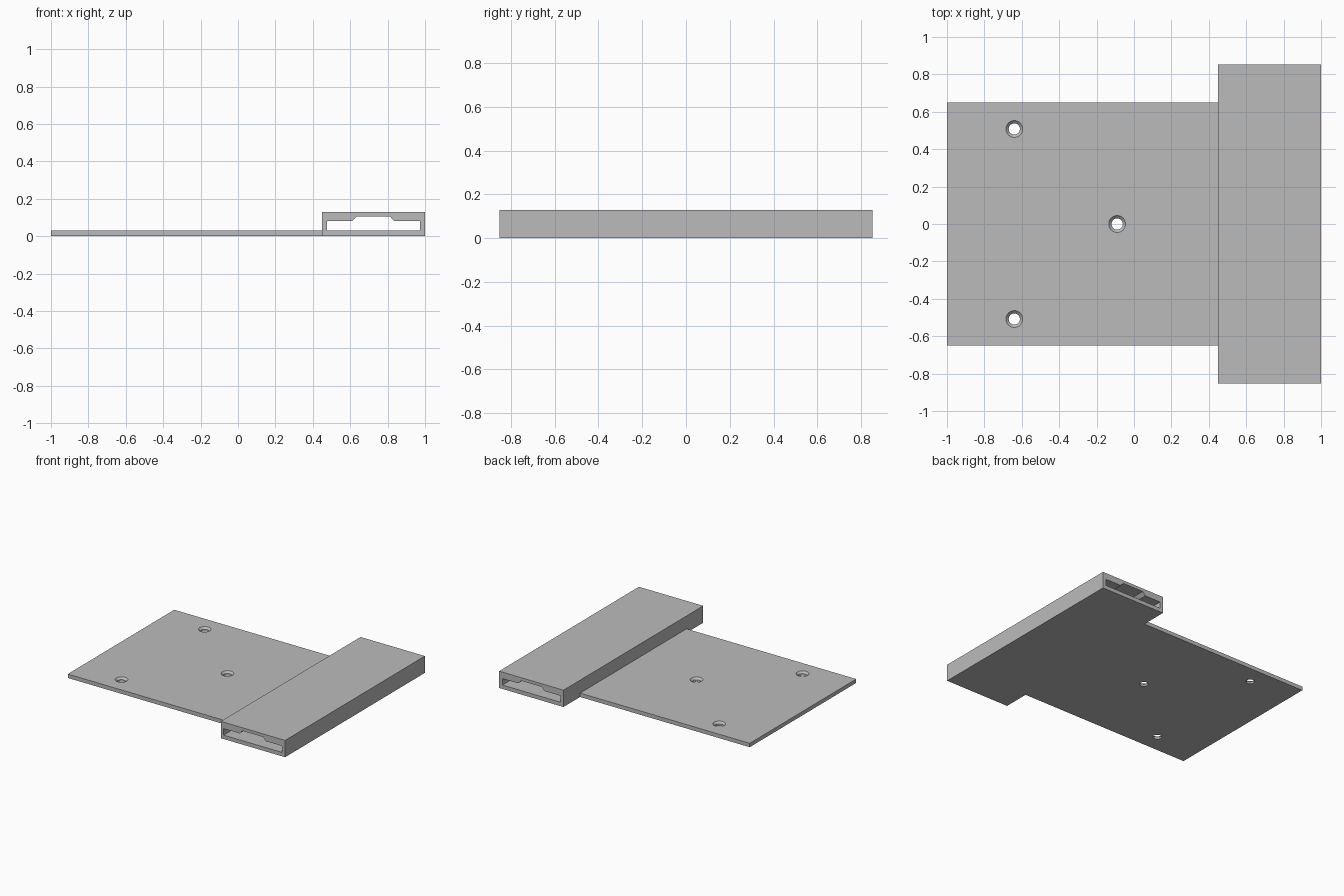
import bpy, bmesh
from math import pi
from mathutils import Matrix

cube = bpy.data.objects.get("Cube")
if cube:
    bpy.data.objects.remove(cube)

grey = bpy.data.materials.new("plain_grey")
grey.use_nodes = True
colour = (0.5, 0.5, 0.5, 1)
grey.diffuse_color = colour
grey.node_tree.nodes["Principled BSDF"].inputs["Base Color"].default_value = colour

PLATE_T = 0.03
SLEEVE_X0, SLEEVE_H, SLEEVE_HALF = 0.45, 0.13, 0.853


def add_object(name, bm):
    bmesh.ops.recalc_face_normals(bm, faces=bm.faces)
    mesh = bpy.data.meshes.new(name)
    bm.to_mesh(mesh)
    bm.free()
    mesh.materials.append(grey)
    obj = bpy.data.objects.new(name, mesh)
    bpy.context.collection.objects.link(obj)
    return obj


def prism(name, profile, half):
    """Extrude an (x, z) outline along y, from -half to half."""
    bm = bmesh.new()
    face = bm.faces.new([bm.verts.new((x, -half, z)) for x, z in profile])
    new = bmesh.ops.extrude_face_region(bm, geom=[face])["geom"]
    verts = [g for g in new if isinstance(g, bmesh.types.BMVert)]
    bmesh.ops.translate(bm, verts=verts, vec=(0, 2 * half, 0))
    return add_object(name, bm)


def rect(x0, x1, z0, z1):
    return [(x0, z0), (x1, z0), (x1, z1), (x0, z1)]


def cone(bm, x, y, z0, z1, r0, r1):
    bmesh.ops.create_cone(bm, cap_ends=True, segments=32, radius1=r0, radius2=r1,
                          depth=z1 - z0, matrix=Matrix.Translation((x, y, (z0 + z1) / 2)))


def cut(target, cutter):
    mod = target.modifiers.new("cut", "BOOLEAN")
    mod.operation = "DIFFERENCE"
    mod.solver = "EXACT"
    mod.object = cutter
    bpy.context.view_layer.objects.active = target
    bpy.ops.object.modifier_apply(modifier=mod.name)
    bpy.data.objects.remove(cutter)


# Thin mounting plate
plate = prism("mounting_plate", rect(-1, SLEEVE_X0, 0, PLATE_T), 0.65)

# Three countersunk screw holes
for x, y in ((-0.64, 0.508), (-0.64, -0.508), (-0.09, 0)):
    bm = bmesh.new()
    cone(bm, x, y, -0.05, 0.1, 0.03, 0.03)
    cut(plate, add_object("hole_cutter", bm))
    bm = bmesh.new()
    # Cone continues above the plate so its rim is cut cleanly
    cone(bm, x, y, PLATE_T - 0.015, PLATE_T + 0.015, 0.03, 0.06)
    cut(plate, add_object("countersink_cutter", bm))

# Hollow sleeve, open at both ends, with a raised channel in its ceiling
sleeve = prism("sleeve", rect(SLEEVE_X0, 1, 0, SLEEVE_H), SLEEVE_HALF)
slot = [(0.475, 0.03), (0.972, 0.03), (0.972, 0.08), (0.837, 0.08),
        (0.812, 0.106), (0.636, 0.106), (0.611, 0.08), (0.475, 0.08)]
cut(sleeve, prism("slot_cutter", slot, SLEEVE_HALF + 0.1))
